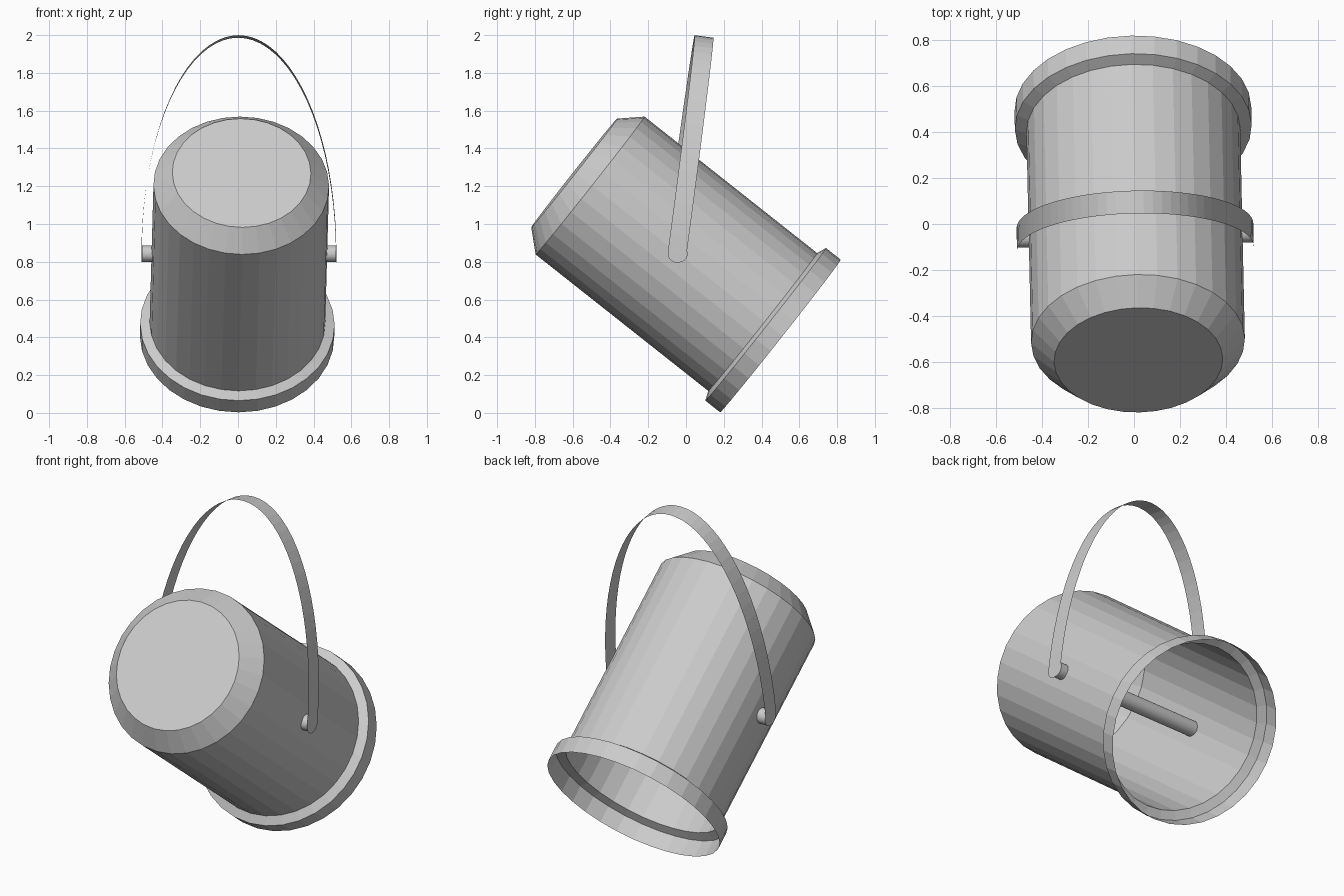
import bpy, bmesh
from math import sin, cos, pi
from mathutils import Matrix

cube = bpy.data.objects.get("Cube")
if cube:
    bpy.data.objects.remove(cube, do_unlink=True)

grey = bpy.data.materials.new("light_grey")
grey.use_nodes = True
grey.diffuse_color = (0.6, 0.6, 0.6, 1)
grey.node_tree.nodes["Principled BSDF"].inputs["Base Color"].default_value = (0.6, 0.6, 0.6, 1)

SIDES = 32
TURN = Matrix.Rotation(0.022, 4, 'Z')


def finish(name, bm, matrix):
    """Turn a bmesh into a placed, flat-shaded object."""
    bmesh.ops.recalc_face_normals(bm, faces=bm.faces)
    mesh = bpy.data.meshes.new(name)
    bm.to_mesh(mesh)
    bm.free()
    mesh.materials.append(grey)
    obj = bpy.data.objects.new(name, mesh)
    obj.matrix_world = matrix
    bpy.context.collection.objects.link(obj)
    return obj


def lathe(name, profile, matrix, caps):
    """Loft rings of (radius, height); cap the listed ring indices."""
    bm = bmesh.new()
    rings = [[bm.verts.new((r * cos(2 * pi * i / SIDES), r * sin(2 * pi * i / SIDES), z))
              for i in range(SIDES)] for r, z in profile]
    for low, high in zip(rings, rings[1:]):
        for i in range(SIDES):
            j = (i + 1) % SIDES
            bm.faces.new((low[i], low[j], high[j], high[i]))
    for c in caps:
        bm.faces.new(rings[c])
    return finish(name, bm, matrix)


# Tilted thin-walled bucket: open collar, straight wall, bevelled closed base
bucket_profile = [(0.515, 0), (0.515, 0.1), (0.465, 0.12), (0.465, 1.285), (0.367, 1.392)]
lathe("bucket", bucket_profile,
      Matrix.Translation((-0.005, 0.5, 0.407)) @ TURN @ Matrix.Rotation(0.902, 4, 'X'), [-1])

# Axle rod crossing the inside of the bucket
lathe("axle_rod", [(0.044, -0.513), (0.044, 0.513)],
      Matrix.Translation((0.005, -0.047, 0.842)) @ TURN @ Matrix.Rotation(pi / 2, 4, 'Y'), [0, -1])

# Carrying handle: elliptical ribbon with rounded tabs at the axle
HALF_WIDTH, SPAN, HEIGHT, STEPS = 0.05, 0.515, 1.158, 40
bm = bmesh.new()
strip = []
for k in range(STEPS + 1):
    a = pi * k / STEPS
    strip.append([bm.verts.new((SPAN * cos(a), s * HALF_WIDTH, HEIGHT * sin(a))) for s in (-1, 1)])
for p, q in zip(strip, strip[1:]):
    bm.faces.new((p[0], p[1], q[1], q[0]))
for end, x in ((strip[0], SPAN), (strip[-1], -SPAN)):
    tip = [bm.verts.new((x, HALF_WIDTH * cos(pi * k / 10), -HALF_WIDTH * sin(pi * k / 10)))
           for k in range(1, 10)]
    bm.faces.new([end[0], end[1]] + tip)
finish("handle", bm,
       Matrix.Translation((0.005, -0.058, 0.845)) @ TURN @ Matrix.Rotation(-0.133, 4, 'X'))
